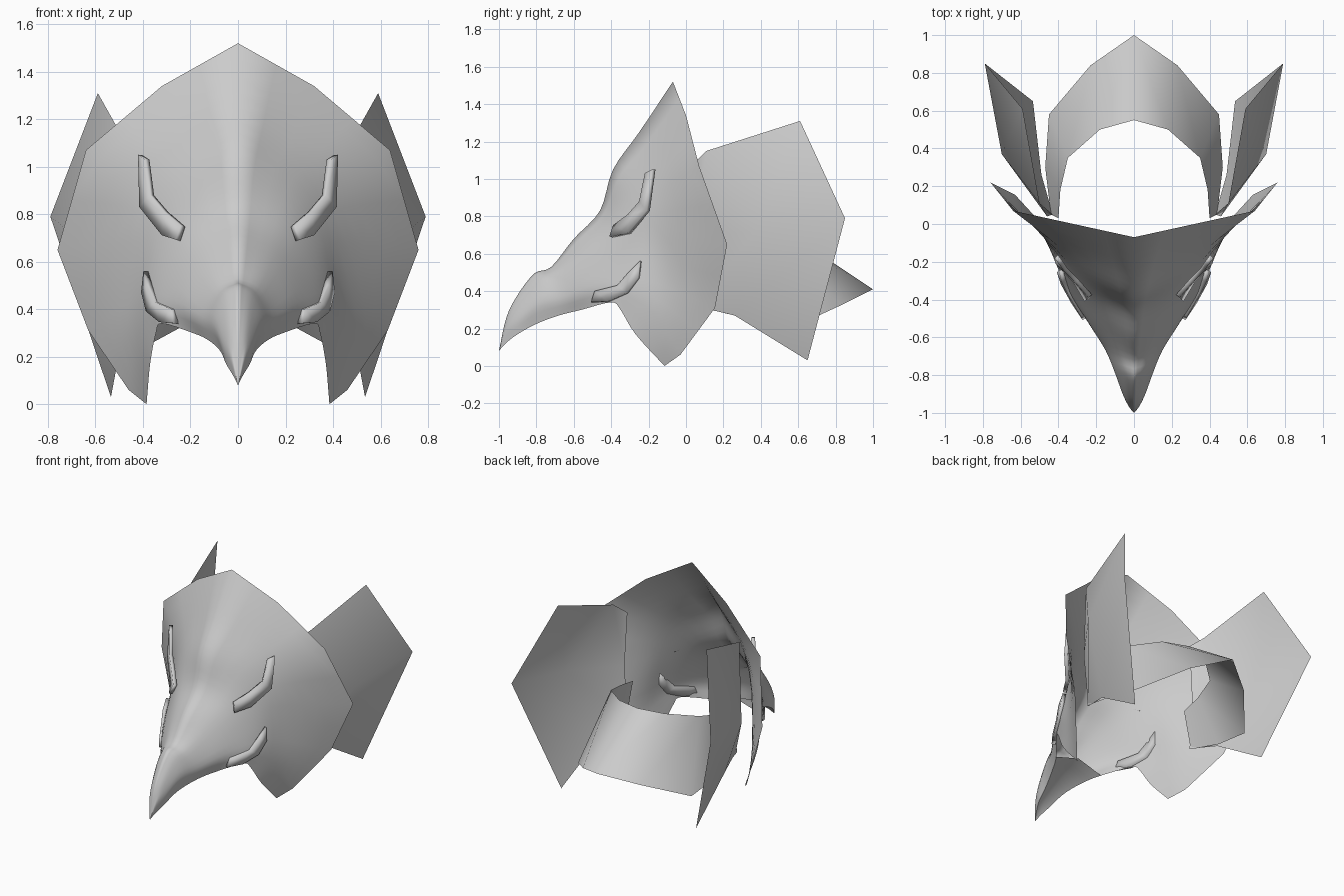
import bpy
import math
from mathutils import Vector

cube = bpy.data.objects.get("Cube")
if cube:
    bpy.data.objects.remove(cube)

grey = bpy.data.materials.new("plain_grey")
grey.use_nodes = True
grey.diffuse_color = (0.6, 0.6, 0.6, 1)
grey.node_tree.nodes["Principled BSDF"].inputs["Base Color"].default_value = (0.6, 0.6, 0.6, 1)


def make_object(name, verts, faces, angle=40, thickness=0):
    """Build the +x half of a part and mirror it across x = 0."""
    mesh = bpy.data.meshes.new(name)
    mesh.from_pydata([tuple(v) for v in verts], [], faces)
    mesh.validate()
    mesh.materials.append(grey)
    obj = bpy.data.objects.new(name, mesh)
    bpy.context.collection.objects.link(obj)
    if thickness:
        solid = obj.modifiers.new("thickness", "SOLIDIFY")
        solid.thickness = thickness
        solid.offset = 0
    mirror = obj.modifiers.new("mirror", "MIRROR")
    mirror.use_clip = True
    mirror.merge_threshold = 0.002
    bpy.ops.object.select_all(action="DESELECT")
    obj.select_set(True)
    bpy.context.view_layer.objects.active = obj
    bpy.ops.object.shade_smooth_by_angle(angle=math.radians(angle))
    return obj


def make_sheet(name, rows, flip=False, **options):
    """Join equal-length rows of points into a surface."""
    width = len(rows[0])
    verts = [p for row in rows for p in row]
    faces = []
    for r in range(len(rows) - 1):
        for c in range(width - 1):
            a = r * width + c
            face = (a, a + 1, a + width + 1, a + width)
            faces.append(face[::-1] if flip else face)
    return make_object(name, verts, faces, **options)


def spline(points, steps):
    """Smooth curve passing through every point."""
    pts = [Vector(p) for p in points]
    pts = [2 * pts[0] - pts[1]] + pts + [2 * pts[-1] - pts[-2]]
    out = []
    for i in range(1, len(pts) - 2):
        a, b, c, d = pts[i - 1:i + 3]
        for s in range(steps):
            t = s / steps
            out.append(0.5 * (2 * b + (c - a) * t + (2 * a - 5 * b + 4 * c - d) * t ** 2
                              + (3 * b - a - 3 * c + d) * t ** 3))
    return out + [pts[-2]]


def subdivide(points):
    """Polyline with a midpoint added on each segment."""
    pts = [Vector(p) for p in points]
    out = []
    for a, b in zip(pts, pts[1:]):
        out += [a, (a + b) / 2]
    return out + [pts[-1]]


# Faceted rim of the flared crest, from the top centre to the lower point
crest_rim = subdivide([
    (0, -.07, 1.52), (.32, 0, 1.34), (.64, .07, 1.07), (.76, .22, .65),
    (.63, .155, .31), (.46, -.03, .06), (.385, -.115, 0)])

# Cross-sections: ridge, brow, cheek, lower edge
crest_sections = [
    [(0, -.25, 1.25), (.4, -.12, .95), (.46, -.1, .42), (.37, -.27, .17)],
    [(0, -.39, 1.05), (.27, -.27, .86), (.38, -.27, .47), (.345, -.35, .3)],
    [(0, -.46, .83), (.2, -.4, .72), (.31, -.4, .46), (.32, -.4, .34)]]
beak_sections = [
    [(0, -.6, .68), (.15, -.53, .61), (.23, -.54, .42), (.19, -.56, .3)],
    [(0, -.72, .53), (.09, -.69, .49), (.15, -.67, .37), (.125, -.68, .27)],
    [(0, -.81, .495), (.06, -.79, .45), (.1, -.79, .34), (.075, -.8, .225)],
    [(0, -.9, .38), (.04, -.9, .33), (.06, -.9, .25), (.05, -.9, .17)],
    [(0, -.96, .26), (.02, -.96, .23), (.028, -.965, .19), (.02, -.965, .12)]]

rings = [crest_rim] + [spline(s, 4) for s in crest_sections + beak_sections]
rings.append([Vector((0, -1, .08))] * len(crest_rim))
columns = [spline(column, 4) for column in zip(*rings)]
for p in columns[0]:
    p.x = 0
make_sheet("mask_and_crest", columns, flip=True, angle=60)

# Underside of the beak
lower_edge = columns[-1][16:]
inner_edge = [Vector((0, p.y, p.z + p.x * .3)) for p in lower_edge]
make_sheet("beak_underside", [lower_edge, inner_edge], flip=True)

# Side wings, folded outward along the middle
make_sheet("side_wings", [
    [(.43, .05, 1.09), (.5, .11, 1.15), (.59, .61, 1.31)],
    [(.46, .04, .7), (.7, .37, .72), (.79, .85, .79)],
    [(.43, .05, .32), (.49, .26, .27), (.535, .65, .03)]], flip=True)

# Sloping band around the back of the head
make_sheet("rear_band", [
    [(0, .55, .71), (.18, .5, .7), (.35, .35, .67), (.39, .18, .63), (.4, .03, .6)],
    [(0, 1, .41), (.23, .84, .33), (.45, .58, .21), (.47, .3, .26), (.44, .05, .32)]],
    flip=True)


def make_spike(name, upper, lower):
    """Thin curved spike between an upper and a lower edge."""
    lift = Vector((.012, -.012, 0))
    rows = [[Vector(p) + lift for p in edge] for edge in (upper, lower)]
    make_sheet(name, rows, thickness=.025)


# Brow horns and cheek tusks
make_spike("brow_horns",
           [(.22, -.37, .75), (.29, -.29, .81), (.35, -.23, .88), (.37, -.2, 1.03)],
           [(.24, -.39, .69), (.30, -.29, .71), (.395, -.19, .83), (.4, -.16, 1.05)])
make_spike("cheek_tusks",
           [(.26, -.47, .4), (.33, -.35, .43), (.36, -.29, .5), (.375, -.23, .56)],
           [(.25, -.49, .34), (.31, -.4, .345), (.365, -.3, .39), (.385, -.24, .47)])
